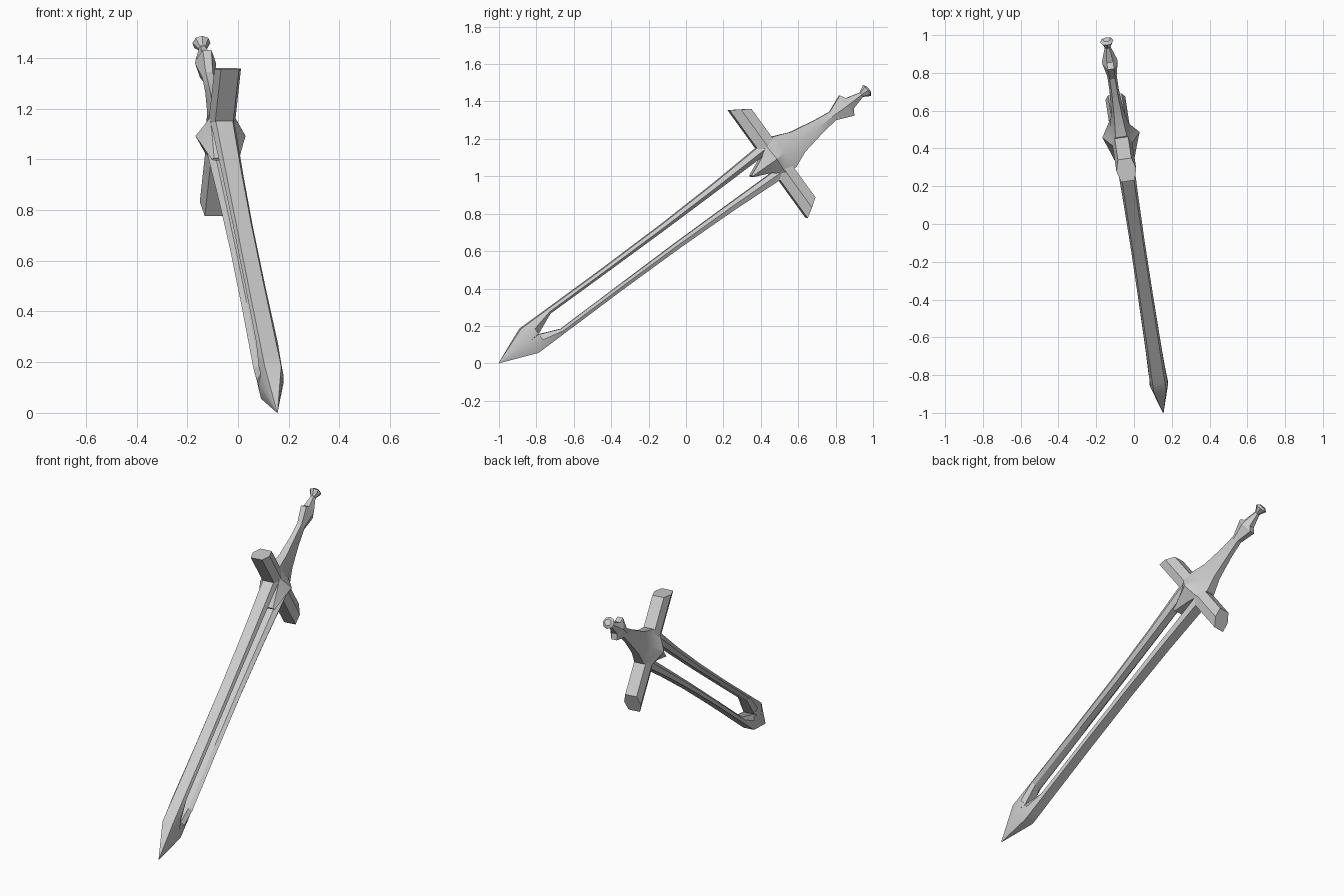
import bpy, bmesh, math
from mathutils import Matrix

if "Cube" in bpy.data.objects:
    bpy.data.objects.remove(bpy.data.objects["Cube"])

# Sword frame: local y runs tip -> pommel, z across the guard, x through the thickness
PLACE = (Matrix.Translation((0.155, -1.0, 0.002))
         @ Matrix.Rotation(math.radians(8.65), 4, 'Z')
         @ Matrix.Rotation(math.radians(36.2), 4, 'X'))


def loft(name, rings, mirror=False):
    """Skin a list of equal-length rings and cap both ends; optionally mirror in z."""
    bm = bmesh.new()
    for side in ((1, -1) if mirror else (1,)):
        vr = [[bm.verts.new((x, y, z * side)) for x, y, z in r] for r in rings]
        n = len(vr[0])
        for a, b in zip(vr, vr[1:]):
            for i in range(n):
                j = (i + 1) % n
                bm.faces.new((a[i], a[j], b[j], b[i]))
        bm.faces.new(vr[0])
        bm.faces.new(vr[-1])
    bmesh.ops.remove_doubles(bm, verts=bm.verts, dist=1e-5)
    bmesh.ops.recalc_face_normals(bm, faces=bm.faces)
    me = bpy.data.meshes.new(name)
    bm.to_mesh(me)
    bm.free()
    me.transform(PLACE)
    ob = bpy.data.objects.new(name, me)
    bpy.context.collection.objects.link(ob)
    bpy.ops.object.select_all(action='DESELECT')
    ob.select_set(True)
    bpy.context.view_layer.objects.active = ob
    bpy.ops.object.shade_smooth_by_angle(angle=math.radians(25))
    return ob


def section(s, half_z, flat, half_x):
    """Six-sided ring with side ridges at z = 0."""
    return [(half_x, s, 0), (flat, s, half_z), (-flat, s, half_z),
            (-half_x, s, 0), (-flat, s, -half_z), (flat, s, -half_z)]


def prong(s, inner, outer, w_in, w_mid, w_out):
    """Six-sided ring of one blade half."""
    mid = inner + (outer - inner) * 0.45
    return [(w_in, s, inner), (w_mid, s, mid), (w_out, s, outer),
            (-w_out, s, outer), (-w_mid, s, mid), (-w_in, s, inner)]


# Blade: pointed tip splitting into two long prongs
loft("blade", [
    prong(0.0, 0.0, 0.002, 0.001, 0.0015, 0.001),
    prong(0.20, 0.0, 0.080, 0.050, 0.046, 0.033),
    prong(0.26, 0.001, 0.080, 0.034, 0.046, 0.033),
    prong(0.378, 0.050, 0.079, 0.020, 0.043, 0.032),
    prong(0.75, 0.047, 0.077, 0.020, 0.040, 0.031),
    prong(1.15, 0.045, 0.080, 0.020, 0.039, 0.030),
    prong(1.50, 0.047, 0.090, 0.022, 0.042, 0.031),
    prong(1.84, 0.050, 0.108, 0.024, 0.048, 0.034),
], mirror=True)


# Guard arms: hexagonal bars with slanted ends
def arm_ring(z, slant):
    pts = [(0.036, 1.80), (0.053, 1.85), (0.036, 1.90),
           (-0.036, 1.90), (-0.053, 1.85), (-0.036, 1.80)]
    return [(x, s, z - slant * (s - 1.80)) for x, s in pts]


loft("guard_arm", [arm_ring(0.03, 0), arm_ring(0.358, 0.65)], mirror=True)

# Hub wedge flowing into the waisted grip and flared pommel fins
loft("hub_and_grip", [section(*r) for r in (
    (1.69, 0.006, 0.045, 0.055),
    (1.79, 0.050, 0.045, 0.083),
    (1.845, 0.090, 0.050, 0.100),
    (1.91, 0.103, 0.030, 0.050),
    (2.00, 0.066, 0.022, 0.034),
    (2.14, 0.040, 0.015, 0.025),
    (2.235, 0.028, 0.014, 0.025),
    (2.33, 0.067, 0.017, 0.042),
    (2.35, 0.034, 0.017, 0.038),
    (2.44, 0.011, 0.007, 0.012))])


# Pommel button: small eight-sided cap
def disc(s, r):
    return [(r * math.cos(a), s, r * math.sin(a))
            for a in (math.tau * i / 8 for i in range(8))]


loft("pommel_button", [disc(2.425, 0.013), disc(2.466, 0.036), disc(2.478, 0.020)])
